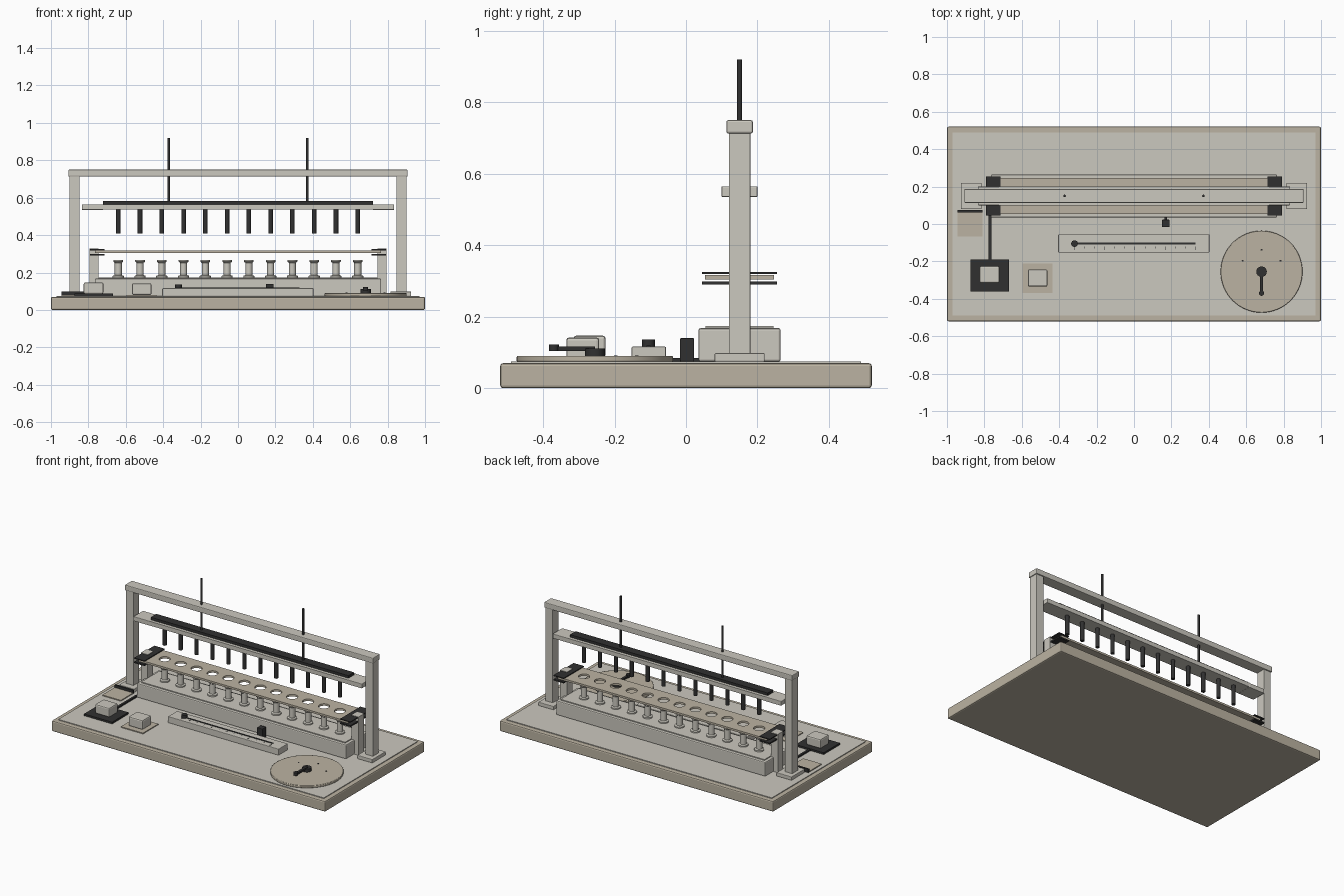
import bpy, bmesh
from math import pi, sin, cos
from mathutils import Matrix

if "Cube" in bpy.data.objects:
    bpy.data.objects.remove(bpy.data.objects["Cube"])


def material(name, rgb):
    m = bpy.data.materials.new(name)
    m.diffuse_color = (*rgb, 1)
    m.use_nodes = True
    m.node_tree.nodes["Principled BSDF"].inputs["Base Color"].default_value = m.diffuse_color
    return m


PALE = material("pale_metal", (0.60, 0.58, 0.52))
TAN = material("warm_tan", (0.50, 0.45, 0.36))
DARK = material("dark_metal", (0.03, 0.03, 0.03))


def finish(name, bm, mat, bevel=0.0, smooth=False):
    me = bpy.data.meshes.new(name)
    bmesh.ops.recalc_face_normals(bm, faces=bm.faces[:])
    bm.to_mesh(me)
    bm.free()
    ob = bpy.data.objects.new(name, me)
    bpy.context.collection.objects.link(ob)
    me.materials.append(mat)
    if bevel:
        mod = ob.modifiers.new("bevel", 'BEVEL')
        mod.width, mod.segments = bevel, 2
    if smooth:
        bpy.ops.object.select_all(action='DESELECT')
        ob.select_set(True)
        bpy.context.view_layer.objects.active = ob
        bpy.ops.object.shade_smooth_by_angle()
    return ob


def box(name, x, y, z, mat=PALE, bevel=0.0):
    """Box from (min, max) ranges."""
    bm = bmesh.new()
    bmesh.ops.create_cube(bm, size=1)
    for v in bm.verts:
        for i, (a, b) in enumerate((x, y, z)):
            v.co[i] = a if v.co[i] < 0 else b
    return finish(name, bm, mat, bevel)


def add_cyl(bm, x, y, z0, z1, r, seg=24):
    bmesh.ops.create_cone(bm, cap_ends=True, segments=seg, radius1=r, radius2=r, depth=z1 - z0,
                          matrix=Matrix.Translation((x, y, (z0 + z1) / 2)))


def cyl(name, x, y, z0, z1, r, mat=PALE, seg=24, bevel=0.0):
    bm = bmesh.new()
    add_cyl(bm, x, y, z0, z1, r, seg)
    return finish(name, bm, mat, bevel, True)


def lathe(name, x, y, profile, mat=PALE, seg=24):
    bm = bmesh.new()
    vs = [bm.verts.new((x + r, y, z)) for r, z in profile]
    es = [bm.edges.new(p) for p in zip(vs, vs[1:])]
    bmesh.ops.spin(bm, geom=vs + es, cent=(x, y, 0), axis=(0, 0, 1), angle=2 * pi, steps=seg)
    bmesh.ops.remove_doubles(bm, verts=bm.verts[:], dist=1e-5)
    return finish(name, bm, mat, smooth=True)


def mirrored(x, s):
    return tuple(sorted((x[0] * s, x[1] * s)))


Y = 0.15  # centre line of the press
STATIONS = [-0.64 + i * 1.28 / 11 for i in range(12)]

# Base and top panel
box("base", (-1, 1), (-0.52, 0.52), (0, 0.07), TAN, 0.008)
box("top_panel", (-0.97, 0.97), (-0.49, 0.49), (0.065, 0.075))

# Frame, guide rods, and paired supports
for side, s in (("left", -1), ("right", 1)):
    box(side + "_post_foot", mirrored((0.815, 0.925), s), (0.08, 0.22), (0.074, 0.098), PALE, 0.003)
    box(side + "_post", mirrored((0.848, 0.902), s), (0.12, 0.18), (0.09, 0.72), PALE, 0.002)
    cyl(side + "_guide_rod", 0.371 * s, Y, 0.57, 0.92, 0.007, DARK, 16)
    box(side + "_carriage_end", mirrored((0.72, 0.835), s), (0.10, 0.20), (0.535, 0.565), PALE, 0.003)
    box(side + "_plate_support", mirrored((0.745, 0.795), s), (0.122, 0.178), (0.075, 0.328), PALE)
    box(side + "_clamp_upper", mirrored((0.715, 0.79), s), (0.045, 0.255), (0.319, 0.325), DARK)
    box(side + "_clamp_lower", mirrored((0.715, 0.79), s), (0.045, 0.255), (0.290, 0.299), DARK)
box("top_beam", (-0.907, 0.907), (0.113, 0.187), (0.713, 0.75), PALE, 0.005)

# Plunger carriage
box("carriage_bar", (-0.722, 0.722), (0.10, 0.20), (0.537, 0.565))
box("carriage_strip", (-0.722, 0.722), (0.121, 0.179), (0.564, 0.582), DARK)

# Socket block
box("socket_block", (-0.765, 0.765), (0.035, 0.265), (0.074, 0.168), PALE, 0.006)
box("socket_block_top", (-0.745, 0.745), (0.055, 0.245), (0.16, 0.174))

# Plungers and sockets
socket = [(0, 0.172), (0.03, 0.172), (0.03, 0.182), (0.019, 0.186), (0.019, 0.252), (0.026, 0.258),
          (0.026, 0.267), (0.014, 0.267), (0.014, 0.225), (0, 0.225)]
for i, x in enumerate(STATIONS, 1):
    cyl(f"plunger_{i}", x, Y, 0.41, 0.54, 0.0125, DARK, 20)
    lathe(f"socket_{i}", x, Y, socket)

# Perforated guide plate
plate = box("guide_plate", (-0.765, 0.765), (0.053, 0.247), (0.304, 0.317), TAN)
bm = bmesh.new()
for x in STATIONS:
    add_cyl(bm, x, Y, 0.28, 0.34, 0.034, 32)
cutter = finish("hole_cutter", bm, DARK)
cutter.hide_render = True
cutter.display_type = 'WIRE'
cut = plate.modifiers.new("holes", 'BOOLEAN')
cut.operation, cut.object, cut.solver = 'DIFFERENCE', cutter, 'EXACT'
# bake the holes so the helper can go
bpy.context.view_layer.update()
baked = bpy.data.meshes.new_from_object(plate.evaluated_get(bpy.context.evaluated_depsgraph_get()))
plate.modifiers.clear()
plate.data = baked
bpy.data.objects.remove(cutter)

# Slider scale
box("slider_body", (-0.405, 0.403), (-0.152, -0.056), (0.074, 0.116), PALE, 0.003)
box("slider_slot", (-0.32, 0.33), (-0.110, -0.100), (0.11, 0.119), DARK)
cyl("slider_knob", -0.318, -0.105, 0.115, 0.136, 0.018, DARK)
for i in range(13):
    x = -0.32 + i * 0.65 / 12
    box(f"slider_tick_{i}", (x - 0.0015, x + 0.0015), (-0.138 if i % 3 == 0 else -0.130, -0.119),
        (0.114, 0.1168), DARK)

# Stop peg
box("stop_peg", (0.15, 0.19), (-0.017, 0.023), (0.074, 0.14), DARK, 0.003)
box("stop_peg_link", (0.163, 0.177), (0.02, 0.04), (0.074, 0.084), DARK)

# Push keys
box("key_1_plate", (-0.873, -0.668), (-0.36, -0.19), (0.074, 0.087), DARK)
box("key_1_button", (-0.825, -0.72), (-0.315, -0.225), (0.086, 0.147), PALE, 0.008)
box("key_2_plate", (-0.597, -0.435), (-0.37, -0.21), (0.074, 0.081), TAN)
box("key_2_button", (-0.567, -0.463), (-0.335, -0.243), (0.08, 0.142), PALE, 0.008)
box("key_link", (-0.777, -0.763), (-0.20, 0.045), (0.074, 0.085), DARK)

# Tray beside the left post
box("side_tray", (-0.945, -0.81), (-0.066, 0.066), (0.074, 0.081), TAN)
box("side_tray_bar", (-0.945, -0.81), (0.062, 0.074), (0.074, 0.098), DARK)

# Selector dial
DX, DY = 0.682, -0.255
cyl("dial", DX, DY, 0.074, 0.09, 0.219, TAN, 64, 0.003)
cyl("dial_hub", DX, DY, 0.089, 0.111, 0.028, DARK, 32)
box("dial_pointer", (DX - 0.008, DX + 0.008), (-0.37, DY), (0.104, 0.116), DARK)
cyl("dial_pointer_tip", DX, -0.37, 0.104, 0.122, 0.014, DARK)
for i, a in enumerate((30, 90, 150)):
    cyl(f"dial_dot_{i}", DX + 0.117 * cos(a * pi / 180), DY + 0.117 * sin(a * pi / 180),
        0.089, 0.092, 0.005, DARK, 12)
